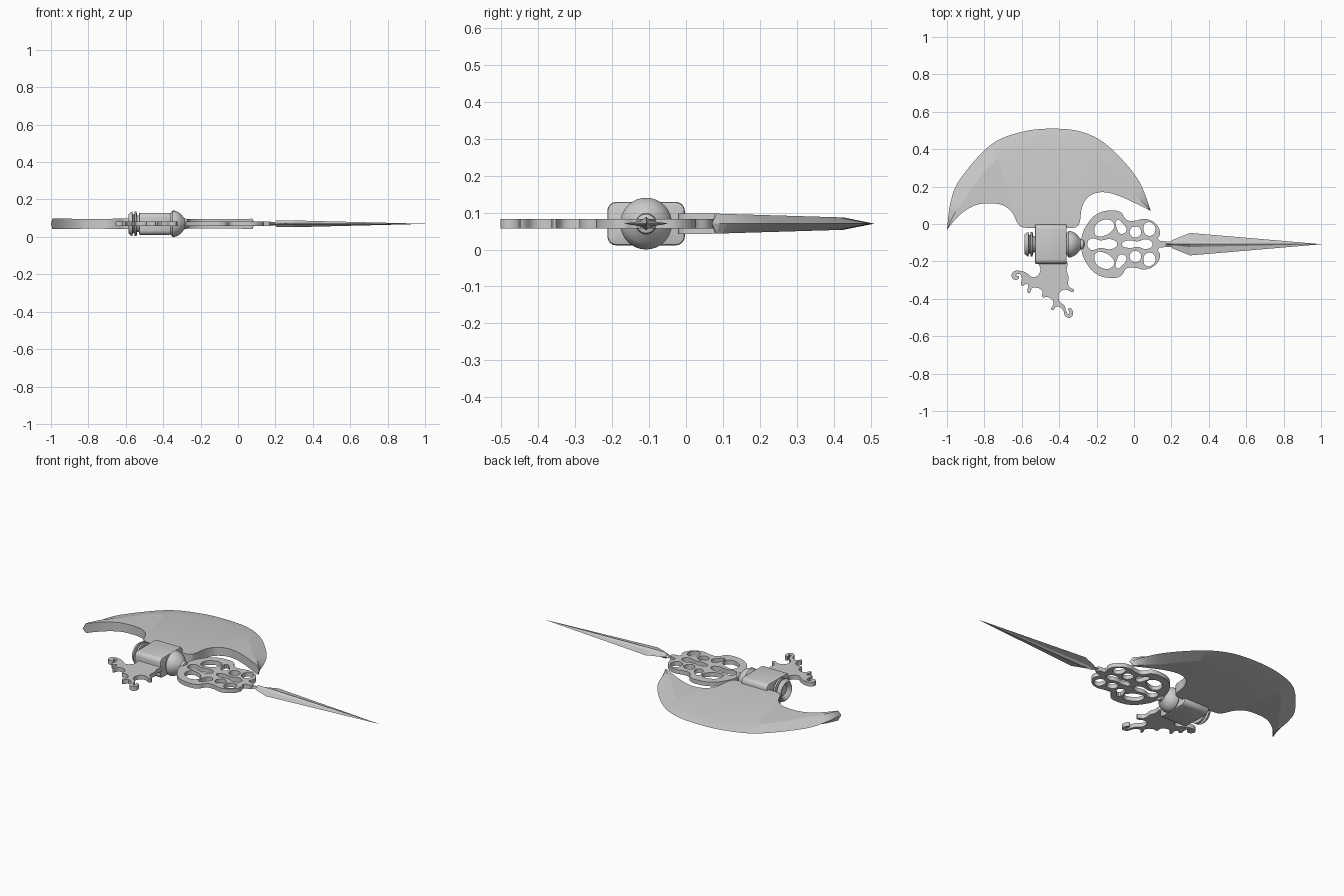
import bpy, bmesh, math
from mathutils import Vector
from mathutils.geometry import interpolate_bezier

if "Cube" in bpy.data.objects:
    bpy.data.objects.remove(bpy.data.objects["Cube"])

AXIS_Y, MID_Z = -0.108, 0.07

steel = bpy.data.materials.new("grey_steel")
steel.use_nodes = True
steel.diffuse_color = (0.6, 0.6, 0.6, 1)
steel.node_tree.nodes["Principled BSDF"].inputs["Base Color"].default_value = steel.diffuse_color


def add_object(name, bm, smooth=None):
    """Turn a bmesh into a finished object with outward normals."""
    bmesh.ops.remove_doubles(bm, verts=bm.verts, dist=0.0001)
    bmesh.ops.recalc_face_normals(bm, faces=bm.faces)
    mesh = bpy.data.meshes.new(name)
    bm.to_mesh(mesh)
    bm.free()
    mesh.materials.append(steel)
    obj = bpy.data.objects.new(name, mesh)
    bpy.context.collection.objects.link(obj)
    if smooth:
        bpy.ops.object.select_all(action='DESELECT')
        obj.select_set(True)
        bpy.context.view_layer.objects.active = obj
        bpy.ops.object.shade_smooth_by_angle(angle=math.radians(smooth))
    return obj


def loft(name, rings, smooth=None):
    """Skin a list of closed rings that all have the same point count."""
    bm = bmesh.new()
    rows = [[bm.verts.new(p) for p in ring] for ring in rings]
    count = len(rows[0])
    for a, b in zip(rows, rows[1:]):
        for k in range(count):
            n = (k + 1) % count
            bm.faces.new((a[k], a[n], b[n], b[k]))
    bm.faces.new(rows[0])
    bm.faces.new(rows[-1])
    bmesh.ops.dissolve_degenerate(bm, dist=0.0001, edges=bm.edges)
    return add_object(name, bm, smooth)


def lathe(name, profile, sides=32):
    """Revolve (x, radius) points around the long axis of the weapon."""
    turns = [math.tau * k / sides for k in range(sides)]
    rings = [[(x, AXIS_Y + r * math.cos(t), MID_Z + r * math.sin(t)) for t in turns]
             for x, r in profile]
    return loft(name, rings, 35)


def smooth_path(points, count):
    """Smooth line through points given in hundredths, evenly resampled."""
    pts = [Vector(p) / 100 for p in points]
    ext = [pts[0]] + pts + [pts[-1]]
    dense = []
    for a, b, c, d in zip(ext, ext[1:], ext[2:], ext[3:]):
        dense += interpolate_bezier(b, b + (c - a) / 6, c - (d - b) / 6, c, 12)[:-1]
    dense.append(pts[-1])
    lengths = [0]
    for a, b in zip(dense, dense[1:]):
        lengths.append(lengths[-1] + (b - a).length)
    out, k = [], 0
    for i in range(count + 1):
        target = lengths[-1] * i / count
        while k < len(dense) - 2 and lengths[k + 1] < target:
            k += 1
        span = max(lengths[k + 1] - lengths[k], 1e-9)
        out.append(dense[k].lerp(dense[k + 1], min(1, (target - lengths[k]) / span)))
    return out


def pierced_plate(name, outlines, half_thickness):
    """Flat plate from smooth outlines; inner outlines become holes."""
    curve = bpy.data.curves.new(name, 'CURVE')
    curve.dimensions = '2D'
    curve.fill_mode = 'BOTH'
    curve.extrude = half_thickness
    curve.resolution_u = 4
    for outline in outlines:
        spline = curve.splines.new('BEZIER')
        spline.use_cyclic_u = True
        spline.bezier_points.add(len(outline) - 1)
        for point, (x, y) in zip(spline.bezier_points, outline):
            point.co = (x / 100, y / 100, 0)
            point.handle_left_type = point.handle_right_type = 'AUTO'
    helper = bpy.data.objects.new(name + "_outline", curve)
    bpy.context.collection.objects.link(helper)
    bpy.context.view_layer.update()
    mesh = helper.evaluated_get(bpy.context.evaluated_depsgraph_get()).to_mesh()
    bm = bmesh.new()
    bm.from_mesh(mesh)
    bmesh.ops.translate(bm, verts=bm.verts, vec=(0, 0, MID_Z))
    bpy.data.objects.remove(helper)
    return add_object(name, bm, 35)


# Crescent axe blade: sharp outer edge, bevel line, thick inner contour
STEPS = 72
edge = smooth_path([(-100, -3), (-98, 12), (-93, 24), (-77, 42), (-61, 49), (-44, 51),
                    (-27, 49), (-13, 41), (2, 24), (9, 7)], STEPS)
inner = smooth_path([(-100, -3), (-93, 5), (-85, 10), (-77, 11), (-70, 10), (-65, 6), (-62, 0),
                     (-58, -2), (-44, -2), (-32, -2), (-29, 1), (-28, 8), (-25, 14), (-18, 17),
                     (-8, 15), (9, 7)], STEPS)
rings = []
for i, (e, c) in enumerate(zip(edge, inner)):
    reach = c - e
    b = e + reach.normalized() * min(0.085, 0.6 * reach.length)

    def half(p):
        return 0 if i in (0, STEPS) else 0.028 - 0.03 * max(0, p.y - 0.05)

    rings.append([(p.x, p.y, MID_Z + side * half(p))
                  for p, side in ((c, -1), (b, -1), (b, 1), (c, 1))])
    rings[-1].insert(2, (e.x, e.y, MID_Z))
loft("axe_blade", rings, 12)

# Socket block with rounded edges
bm = bmesh.new()
bmesh.ops.create_cube(bm, size=1)
bmesh.ops.scale(bm, verts=bm.verts, vec=(0.17, 0.21, 0.118))
bmesh.ops.translate(bm, verts=bm.verts, vec=(-0.445, AXIS_Y, MID_Z))
long_edges = [e for e in bm.edges if abs(e.verts[0].co.x - e.verts[1].co.x) > 0.1]
bmesh.ops.bevel(bm, geom=long_edges, offset=0.025, segments=4, profile=0.5, affect='EDGES')
rims = [e for e in bm.edges if abs(e.verts[0].co.x - e.verts[1].co.x) < 0.001]
bmesh.ops.bevel(bm, geom=rims, offset=0.007, segments=2, profile=0.5, affect='EDGES')
add_object("socket_block", bm, 35)

# Ringed end cap with a hollow face, and the dome on the other side
lathe("ringed_cap", [(-0.52, 0.045), (-0.54, 0.045), (-0.542, 0.066), (-0.552, 0.066),
                     (-0.555, 0.05), (-0.562, 0.05), (-0.565, 0.066), (-0.573, 0.062),
                     (-0.585, 0.052), (-0.583, 0.045), (-0.565, 0.03), (-0.565, 0)])
lathe("dome", [(-0.37, 0.05), (-0.358, 0.06), (-0.35, 0.07), (-0.338, 0.07), (-0.32, 0.063),
               (-0.305, 0.052), (-0.292, 0.036), (-0.285, 0.028), (-0.27, 0.026), (-0.26, 0)])


# Pierced scroll guard, mirrored about the long axis
def mirror(points):
    return [(x, -y) for x, y in points]


def shift(points):
    return [(x, y + AXIS_Y * 100) for x, y in points]


rim = [(-28, 3.5), (-25.5, 10), (-20, 16), (-13, 18), (-7, 17), (-4, 13), (0, 12.5),
       (6, 13.5), (11.5, 11), (14, 6), (13, 2.5), (17, 1)]
half_holes = [
    [(-20, 4.5), (-21, 9), (-17.5, 12.5), (-13, 13), (-10.5, 10), (-12, 7), (-16, 4.5)],
    [(-9, 13), (-6, 11), (-4, 7.5), (-7, 5.5), (-9, 8)],
    [(5, 8.5), (6.5, 11.5), (10, 11), (11.5, 7.5), (9, 4.5), (6, 5.5)],
    [(-2, 8), (1, 9.5), (3.5, 8), (3, 4.5), (-1, 4)],
]
axis_holes = [[(-25, 0), (-23, 3), (-18, 2), (-12, 2.6), (-9, 0)],
              [(-6.5, 0), (-3, 2), (2, 1.5), (7, 2.6), (10, 0)]]
outlines = [rim + mirror(rim)[::-1]] + half_holes + [mirror(h) for h in half_holes]
outlines += [h + mirror(h[1:-1])[::-1] for h in axis_holes]
pierced_plate("scroll_guard", [shift(o) for o in outlines], 0.0125)

# Scrolled claw opposite the blade
claw = [(-51, -20), (-50, -24), (-51, -27), (-54, -28.5), (-57, -26.5), (-61, -25), (-65, -26),
        (-65, -29), (-62, -29.5), (-61.5, -28), (-63, -27.5), (-61, -26.8), (-60, -29),
        (-60, -33), (-57, -32), (-56.5, -37), (-54, -34), (-49, -36), (-49, -39), (-46, -39),
        (-43, -42), (-44, -46), (-41, -44), (-38, -46), (-36.5, -49.5), (-33.5, -49.8),
        (-33, -46), (-35, -45), (-34.7, -48), (-36, -47), (-37, -44), (-40, -41), (-40, -37),
        (-37, -35), (-32, -36), (-35, -33), (-35, -28), (-36, -25), (-36, -20)]
pierced_plate("scroll_claw", [claw], 0.0125)

# Fluted spear point with its narrow neck
section = [(1, 0), (0.25, 0.4), (0, 1), (-0.25, 0.4), (-1, 0), (-0.25, -0.4), (0, -1), (0.25, -0.4)]
stations = [(0.12, 0.022, 0.01), (0.16, 0.013, 0.009), (0.2, 0.016, 0.01), (0.205, 0.022, 0.018),
            (0.3, 0.06, 0.018), (0.999, 0.0005, 0.0005)]
loft("spear_point", [[(x, AXIS_Y + w * u, MID_Z + h * v) for u, v in section]
                     for x, w, h in stations])
